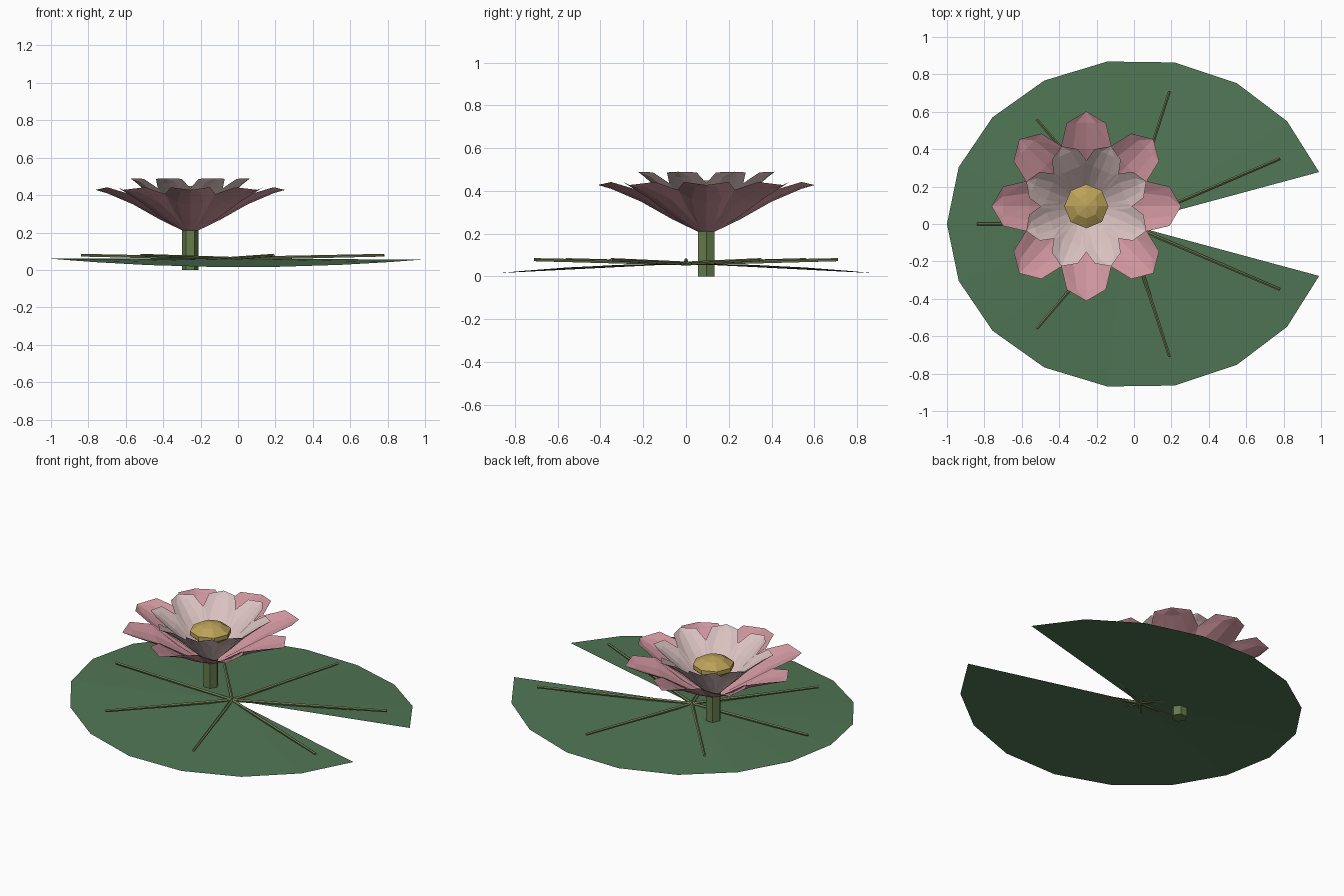
import bpy, math
from mathutils import Vector

if "Cube" in bpy.data.objects:
    bpy.data.objects.remove(bpy.data.objects["Cube"])

def material(name, rgb):
    m = bpy.data.materials.new(name)
    m.diffuse_color = (*rgb, 1)
    m.use_nodes = True
    m.node_tree.nodes["Principled BSDF"].inputs["Base Color"].default_value = m.diffuse_color
    return m

PAD = material("pad_green", (0.08, 0.18, 0.09))
VEIN = material("vein_green", (0.16, 0.20, 0.08))
STEM = material("stem_green", (0.13, 0.20, 0.07))
PINK = material("outer_pink", (0.62, 0.30, 0.34))
PALE = material("inner_pink", (0.70, 0.54, 0.53))
GOLD = material("pod_gold", (0.50, 0.36, 0.10))

def mesh_object(name, verts, faces, mat):
    me = bpy.data.meshes.new(name)
    me.from_pydata(verts, [], faces)
    me.materials.append(mat)
    ob = bpy.data.objects.new(name, me)
    bpy.context.collection.objects.link(ob)
    return ob

def lathe(name, profile, sides, centre, mat):
    """Closed low-poly solid of revolution from (radius, z) pairs."""
    verts, faces = [], []
    for r, z in profile:
        for i in range(sides):
            a = math.tau * i / sides
            verts.append((centre[0] + r * math.cos(a), centre[1] + r * math.sin(a), z))
    for k in range(len(profile) - 1):
        for i in range(sides):
            j = (i + 1) % sides
            faces.append((k*sides + i, k*sides + j, (k+1)*sides + j, (k+1)*sides + i))
    faces.append(tuple(reversed(range(sides))))
    last = (len(profile) - 1) * sides
    faces.append(tuple(range(last, last + sides)))
    return mesh_object(name, verts, faces, mat)

# Lily pad: notched elliptical fan with drooping sides
APEX = Vector((-0.04, 0, 0.06))
N, START = 17, math.radians(18.4)
verts = [tuple(APEX)]
for i in range(N):
    a = START + (math.tau - 2 * START) * i / (N - 1)
    verts.append((0.021 + 1.021 * math.cos(a), 0.88 * math.sin(a),
                  0.06 - 0.045 * math.sin(a) ** 2))
mesh_object("lily_pad", verts, [(0, i, i + 1) for i in range(1, N)], PAD)

# Veins: thin rods fanning out from the notch
ends = [(0.78, 0.35), (0.19, 0.71), (-0.52, 0.56)]
ends += [(x, -y) for x, y in ends] + [(-0.84, 0)]
for i, (x, y) in enumerate(ends):
    d = Vector((x, y, 0.078)) - APEX
    bpy.ops.mesh.primitive_cone_add(vertices=5, radius1=0.01, radius2=0.008,
        depth=d.length, location=APEX + d / 2,
        rotation=d.to_track_quat('Z', 'Y').to_euler())
    ob = bpy.context.object
    ob.name = f"vein_{i + 1}"
    ob.data.materials.append(VEIN)

# Stem and seed pod
C = (-0.255, 0.095)
lathe("stem", [(0.045, 0), (0.045, 0.225)], 6, C, STEM)
lathe("seed_pod", [(0.04, 0.22), (0.06, 0.33), (0.118, 0.38), (0.118, 0.405),
                   (0.065, 0.437), (0.004, 0.45)], 8, C, GOLD)

# Petals: cupped strips, rows are (radius, z, half width, edge lift)
def petal(name, rows, angle, mat):
    cols = (-1, -0.5, 0, 0.5, 1)
    verts, faces = [], []
    ca, sa = math.cos(angle), math.sin(angle)
    def put(r, s, z):
        verts.append((C[0] + r * ca - s * sa, C[1] + r * sa + s * ca, z))
    for r, z, w, lift in rows[:-1]:
        for c in cols:
            put(r, c * w, z + lift * c * c)
    put(rows[-1][0], 0, rows[-1][1])
    n = len(cols)
    for k in range(len(rows) - 2):
        for i in range(n - 1):
            p = k * n + i
            faces += [(p, p + n, p + n + 1), (p, p + n + 1, p + 1)]
    base = (len(rows) - 2) * n
    faces += [(base + i, len(verts) - 1, base + i + 1) for i in range(n - 1)]
    mesh_object(name, verts, faces, mat)

OUTER = [(0.04, 0.21, 0.03, 0.005), (0.16, 0.268, 0.095, 0.03), (0.305, 0.35, 0.138, 0.05),
         (0.445, 0.41, 0.105, 0.032), (0.507, 0.428, 0, 0)]
INNER = [(0.03, 0.22, 0.025, 0.005), (0.10, 0.285, 0.065, 0.02), (0.21, 0.39, 0.098, 0.035),
         (0.30, 0.462, 0.075, 0.025), (0.347, 0.49, 0, 0)]
for i in range(8):
    petal(f"outer_petal_{i + 1}", OUTER, math.tau * i / 8, PINK)
    petal(f"inner_petal_{i + 1}", INNER, math.tau * (i + 0.5) / 8, PALE)
